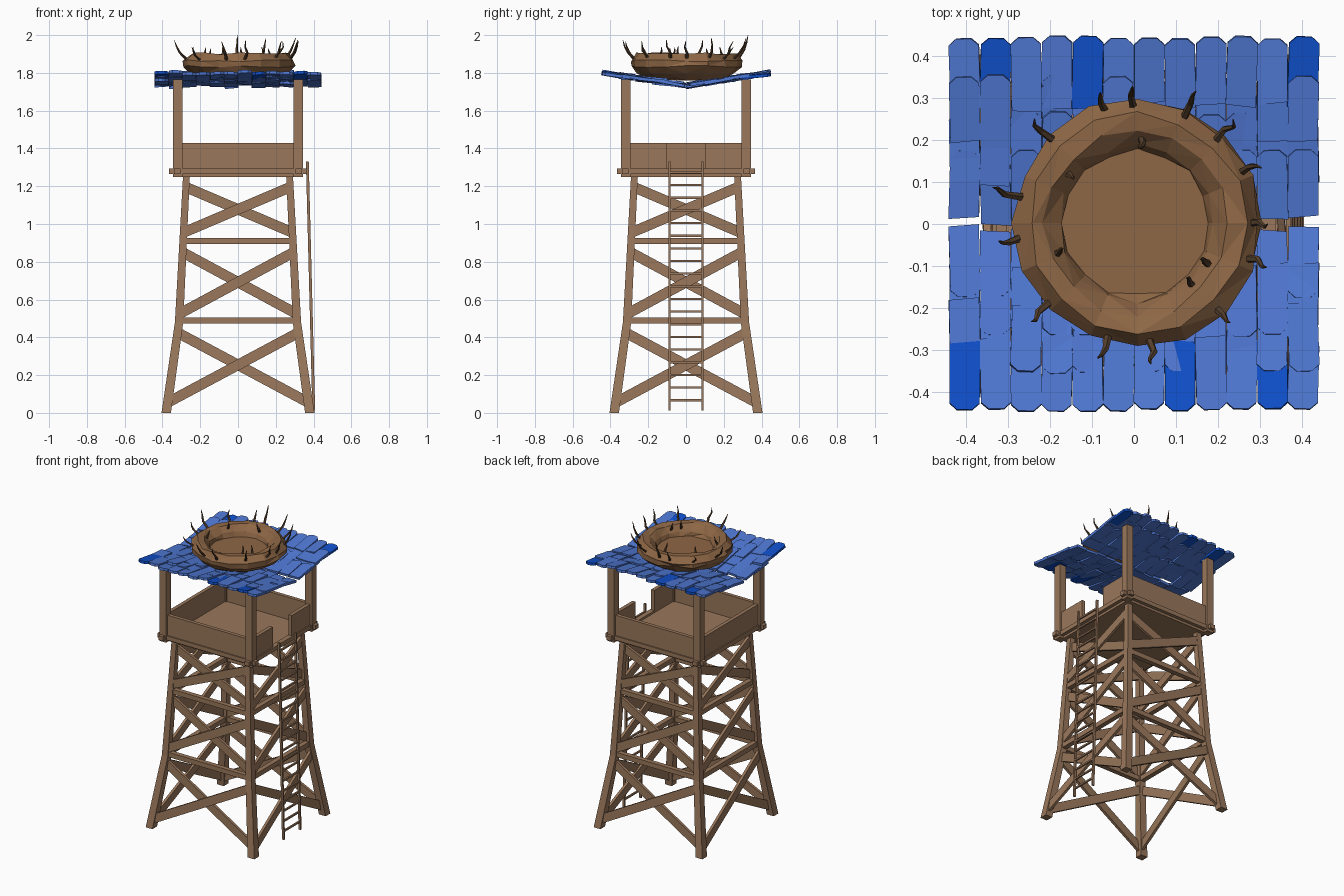
import bpy, bmesh, math, random
from mathutils import Vector, Matrix

if "Cube" in bpy.data.objects:
    bpy.data.objects.remove(bpy.data.objects["Cube"])

random.seed(4)


def material(name, rgb):
    m = bpy.data.materials.new(name)
    m.diffuse_color = (*rgb, 1)
    m.use_nodes = True
    m.node_tree.nodes["Principled BSDF"].inputs["Base Color"].default_value = m.diffuse_color
    return m


WOOD = material("wood", (0.32, 0.185, 0.105))
BLUE = material("blue_shingle", (0.08, 0.19, 0.66))
DEEP = material("deep_blue_shingle", (0.005, 0.08, 0.60))
NEST = material("nest_brown", (0.27, 0.135, 0.06))
TWIG = material("twig_brown", (0.09, 0.05, 0.025))


def finish(bm, name, mat):
    bmesh.ops.recalc_face_normals(bm, faces=bm.faces)
    me = bpy.data.meshes.new(name)
    bm.to_mesh(me)
    bm.free()
    me.materials.append(mat)
    ob = bpy.data.objects.new(name, me)
    bpy.context.collection.objects.link(ob)
    return ob


def box(bm, x, y, z):
    """Box from three (min, max) ranges."""
    size = [b - a for a, b in (x, y, z)]
    mid = [(a + b) / 2 for a, b in (x, y, z)]
    bmesh.ops.create_cube(bm, size=1, matrix=Matrix.Translation(mid) @ Matrix.Diagonal((*size, 1)))


def beam(bm, p, q, width, depth, normal):
    """Board from p to q, its depth measured along the normal."""
    p, q = Vector(p), Vector(q)
    d = (q - p).normalized()
    n = Vector(normal)
    n = (n - d * n.dot(d)).normalized()
    rot = Matrix((n, d.cross(n), d)).transposed().to_4x4()
    bmesh.ops.create_cube(bm, size=1, matrix=Matrix.Translation((p + q) / 2) @ rot
                          @ Matrix.Diagonal((depth, width, (q - p).length, 1)))


def loft(bm, rings, n, jitter=0.0, phase=0.0):
    """Capped skin through horizontal n-sided rings given as (x, y, z, radius)."""
    loops = []
    for x, y, z, r in rings:
        loop = []
        for i in range(n):
            a = phase + math.tau * i / n
            rr = r + random.uniform(-jitter, jitter)
            loop.append(bm.verts.new((x + rr * math.cos(a), y + rr * math.sin(a),
                                      z + random.uniform(-jitter, jitter) * 0.7)))
        loops.append(loop)
    for a, b in zip(loops, loops[1:]):
        for i in range(n):
            j = (i + 1) % n
            bm.faces.new((a[i], a[j], b[j], b[i]))
    bm.faces.new(loops[0][::-1])
    bm.faces.new(loops[-1])


# Splayed legs, bent at the first cross rail
PATH = [(0, 0.38, 0.025), (0.48, 0.312, 0.022), (1.255, 0.273, 0.018)]
bm = bmesh.new()
for sx in (-1, 1):
    for sy in (-1, 1):
        loft(bm, [(sx * c, sy * c, z, h * 2 ** 0.5) for z, c, h in PATH], 4, phase=math.pi / 4)
finish(bm, "legs", WOOD)


def leg_at(z):
    (z0, c0, _), (z1, c1, _) = PATH[:2] if z < 0.48 else PATH[1:]
    return c0 + (c1 - c0) * (z - z0) / (z1 - z0)


# Cross rails and X braces on all four sides
rails, braces = bmesh.new(), bmesh.new()
for k in range(4):
    turn = Matrix.Rotation(k * math.pi / 2, 3, 'Z')
    normal = turn @ Vector((0, -1, 0))
    for z in (0.49, 0.91):
        c = leg_at(z)
        beam(rails, turn @ Vector((-c, -c, z)), turn @ Vector((c, -c, z)), 0.032, 0.032, normal)
    for lo, hi in ((0.055, 0.425), (0.525, 0.85), (0.955, 1.195)):
        a, b = leg_at(lo), leg_at(hi)
        for s in (-1, 1):
            off = normal * 0.008 * s
            beam(braces, turn @ Vector((-s * a, -a, lo)) + off, turn @ Vector((s * b, -b, hi)) + off,
                 0.055, 0.018, normal)
finish(rails, "cross_rails", WOOD)
finish(braces, "x_braces", WOOD)

# Platform floor and edge beams
bm = bmesh.new()
box(bm, (-0.315, 0.315), (-0.315, 0.315), (1.25, 1.28))
finish(bm, "floor", WOOD)
bm = bmesh.new()
for s in (-1, 1):
    side = tuple(sorted((s * 0.305, s * 0.338)))
    box(bm, (-0.365, 0.365), side, (1.266, 1.294))
    box(bm, side, (-0.365, 0.365), (1.266, 1.294))
finish(bm, "edge_beams", WOOD)

# Parapet walls with an opening at the ladder
bm = bmesh.new()
for s in (-1, 1):
    side = tuple(sorted((s * 0.305, s * 0.33)))
    box(bm, (-0.31, 0.31), side, (1.27, 1.43))
    box(bm, (0.305, 0.33), tuple(sorted((s * 0.1, s * 0.31))), (1.27, 1.43))
box(bm, (-0.33, -0.305), (-0.31, 0.31), (1.27, 1.43))
finish(bm, "parapet", WOOD)

# Corner posts
bm = bmesh.new()
for sx in (-1, 1):
    for sy in (-1, 1):
        box(bm, tuple(sorted((sx * 0.295, sx * 0.344))), tuple(sorted((sy * 0.295, sy * 0.344))),
            (1.25, 1.765))
finish(bm, "corner_posts", WOOD)

# Ladder on the right side
bm = bmesh.new()
for s in (-1, 1):
    beam(bm, (0.401, s * 0.088, 0.012), (0.367, s * 0.088, 1.33), 0.011, 0.015, (1, 0, 0))
for i in range(19):
    z = 0.067 * (i + 1)
    x = 0.402 - 0.026 * z
    beam(bm, (x, -0.088, z), (x, 0.088, z), 0.011, 0.011, (1, 0, 0))
finish(bm, "ladder", WOOD)

# Roof shingles in rows that lift slightly toward the outer edge
plain, deep = bmesh.new(), bmesh.new()
COLS, W = 12, 0.0735
for side, accents in ((1, (1, 4, 11)), (-1, (0, 7, 10))):
    for row in range(4):
        for col in range(COLS):
            bm = deep if row == 0 and col in accents else plain
            w = W / 2 - 0.0005
            inner, outer = -0.085 + random.uniform(-0.008, 0.008), 0.083 + random.uniform(-0.004, 0.004)
            outline = [(-w, inner), (w, inner + random.uniform(-0.008, 0.008)), (w, outer - 0.016),
                       (w * 0.5, outer), (-w * 0.5, outer), (-w, outer - 0.016)]
            place = (Matrix.Translation(((col - 5.5) * W, side * (0.363 - 0.09 * row),
                                         1.788 - 0.0135 * row + random.uniform(-0.007, 0.007)))
                     @ Matrix.Diagonal((1, side, 1, 1))
                     @ Matrix.Rotation(math.radians(random.uniform(5, 11)), 4, 'X')
                     @ Matrix.Rotation(math.radians(random.uniform(-5, 5)), 4, 'Y')
                     @ Matrix.Rotation(math.radians(random.uniform(-2, 2)), 4, 'Z'))
            low = [bm.verts.new(place @ Vector((x, y, -0.008))) for x, y in outline]
            top = [bm.verts.new(place @ Vector((x, y, 0.008))) for x, y in outline]
            bm.faces.new(low[::-1])
            bm.faces.new(top)
            for i in range(6):
                j = (i + 1) % 6
                bm.faces.new((low[i], low[j], top[j], top[i]))
finish(plain, "roof_shingles", BLUE)
finish(deep, "accent_shingles", DEEP)

# Rough low-poly nest bowl
bm = bmesh.new()
PROFILE = [(0.20, 1.765), (0.255, 1.795), (0.292, 1.835), (0.295, 1.865),
           (0.26, 1.902), (0.22, 1.897), (0.185, 1.86), (0.175, 1.835)]
loft(bm, [(0.008, 0.002, z, r) for r, z in PROFILE], 16, jitter=0.009)
bmesh.ops.triangulate(bm, faces=[f for f in bm.faces if len(f.verts) == 4])
finish(bm, "nest", NEST)

# Crooked twigs sticking out of the nest
bm = bmesh.new()
OUTER = (90, 105, 65, 45, 25, 0, -17, -45, -82, -104, -137, -172, 166, 134)
INNER = (85, 142, -45, -28, -160)
for i, deg in enumerate(OUTER + INNER):
    inside = i >= len(OUTER)
    r0, r1 = (0.21, 0.18) if inside else (0.27, random.uniform(0.315, 0.35))
    tip = random.uniform(1.92, 1.95) if inside else random.uniform(1.93, 1.985)
    if i == 0:
        tip = 2.0
    rings = []
    for t, bulge, rad in ((0, 0, 0.010), (0.4, 0.6, 0.008), (0.7, 0.85, 0.005), (1, 1, 0.0015)):
        a = math.radians(deg + random.uniform(-1.5, 1.5))
        r = r0 + (r1 - r0) * bulge
        rings.append((r * math.cos(a), r * math.sin(a), 1.865 + (tip - 1.865) * t, rad))
    loft(bm, rings, 5)
finish(bm, "twigs", TWIG)
